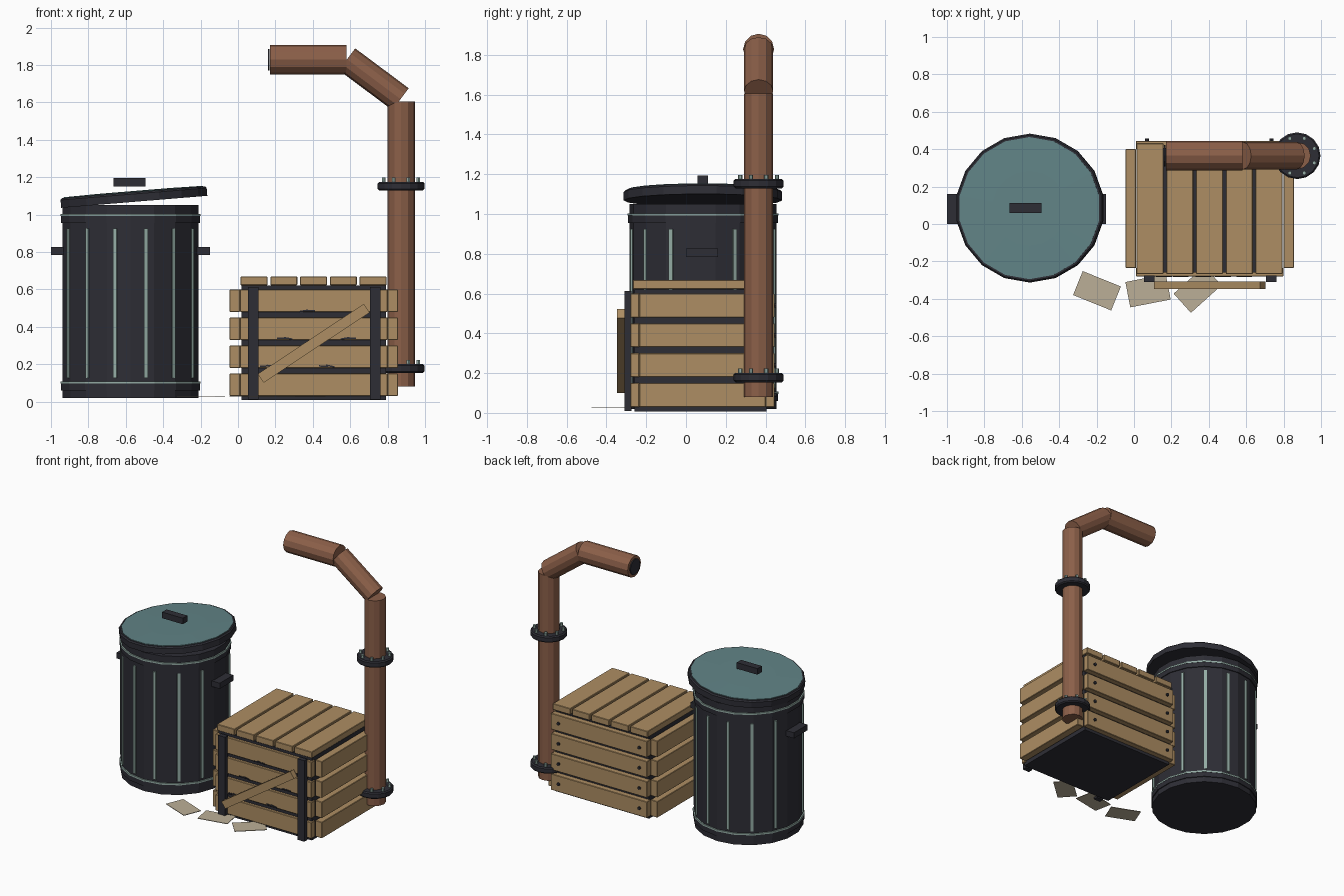
import bpy
import bmesh
from math import cos, sin, pi, radians, atan2, hypot

if "Cube" in bpy.data.objects:
    bpy.data.objects.remove(bpy.data.objects["Cube"], do_unlink=True)


def material(name, color):
    m = bpy.data.materials.new(name)
    m.diffuse_color = (*color, 1)
    m.use_nodes = True
    bsdf = next(n for n in m.node_tree.nodes if n.type == "BSDF_PRINCIPLED")
    bsdf.inputs["Base Color"].default_value = (*color, 1)
    return m


WOOD = material("crate wood", (0.42, 0.27, 0.125))
DARK = material("dark metal", (0.027, 0.027, 0.036))
TEAL = material("teal lid", (0.12, 0.23, 0.24))
TRIM = material("pale trim", (0.30, 0.42, 0.38))
COPPER = material("copper pipe", (0.26, 0.115, 0.066))
PAPER = material("old paper", (0.50, 0.43, 0.31))


def finish(obj, name, mat):
    obj.name = name
    obj.data.name = name
    obj.data.materials.append(mat)
    return obj


def box(name, mat, center, size, rot=(0, 0, 0), bevel=0):
    bpy.ops.mesh.primitive_cube_add(size=1, location=center, rotation=rot)
    obj = finish(bpy.context.object, name, mat)
    obj.scale = size
    if bevel:
        bpy.ops.object.transform_apply(location=False, rotation=False, scale=True)
        mod = obj.modifiers.new("edge", "BEVEL")
        mod.width, mod.segments = bevel, 1
    return obj


def span(name, mat, x, y, z, bevel=0):
    """Box given by its low and high limits on each axis."""
    axes = (x, y, z)
    return box(name, mat, [(a + b) / 2 for a, b in axes],
               [b - a for a, b in axes], bevel=bevel)


def cylinder(name, mat, center, radius, depth, sides, rot=(0, 0, 0)):
    bpy.ops.mesh.primitive_cylinder_add(vertices=sides, radius=radius, depth=depth,
                                        location=center, rotation=rot)
    return finish(bpy.context.object, name, mat)


def lathe(name, mat, center, profile, sides, rot=(0, 0, 0)):
    """Closed stack of rings from (radius, height) pairs."""
    bm = bmesh.new()
    rings = []
    for r, z in profile:
        rings.append([bm.verts.new((r * sin(2 * pi * i / sides),
                                    r * cos(2 * pi * i / sides), z))
                      for i in range(sides)])
    for low, high in zip(rings, rings[1:]):
        for i in range(sides):
            j = (i + 1) % sides
            bm.faces.new((low[i], low[j], high[j], high[i]))
    bm.faces.new(rings[0])
    bm.faces.new(rings[-1])
    bmesh.ops.recalc_face_normals(bm, faces=bm.faces)
    mesh = bpy.data.meshes.new(name)
    bm.to_mesh(mesh)
    bm.free()
    obj = bpy.data.objects.new(name, mesh)
    bpy.context.collection.objects.link(obj)
    obj.location, obj.rotation_euler = center, rot
    return finish(obj, name, mat)


def pipe(name, start, end, y, radius):
    """Straight pipe length in the xz plane."""
    dx, dz = end[0] - start[0], end[1] - start[1]
    mid = ((start[0] + end[0]) / 2, y, (start[1] + end[1]) / 2)
    return cylinder(name, COPPER, mid, radius, hypot(dx, dz), 12,
                    (0, atan2(dx, dz), 0))


# Rubbish bin: body, hoops and ribs
BX, BY, BR, SIDES = -0.575, 0.085, 0.37, 18
cylinder("bin_body", DARK, (BX, BY, 0.535), BR, 1.03, SIDES)
for label, z in (("lower", 0.06), ("upper", 0.955)):
    cylinder(label + "_hoop", DARK, (BX, BY, z + 0.018), BR + 0.007, 0.036, SIDES)
    cylinder(label + "_hoop_trim", TRIM, (BX, BY, z + 0.042), BR + 0.009, 0.012, SIDES)
RIBS = 14
for k in range(RIBS):
    if k % (RIBS // 2) == 0:
        continue
    a = 2 * pi * k / RIBS
    box("bin_rib", TRIM, (BX + 0.367 * cos(a), BY + 0.367 * sin(a), 0.525),
        (0.016, 0.02, 0.8), (0, 0, a))
for side in (-1, 1):
    box("bin_side_handle", DARK, (BX + side * 0.385, BY - 0.005, 0.805),
        (0.08, 0.16, 0.042))

# Tilted lid with its grip
TILT = (0, radians(-4.7), 0)
lathe("lid_rim", DARK, (-0.557, BY, 1.095),
      [(0.398, -0.027), (0.398, 0.015), (0.39, 0.024)], SIDES, TILT)
lathe("lid_top", TEAL, (-0.557, BY, 1.095),
      [(0.38, 0.0), (0.38, 0.028), (0.2, 0.031)], SIDES, TILT)
box("lid_grip", DARK, (-0.58, BY, 1.172), (0.17, 0.052, 0.045))

# Crate: dark core wrapped in planks
span("crate_core", DARK, (0.02, 0.79), (-0.26, 0.405), (0.008, 0.62))
for row in range(4):
    z = (0.03 + 0.15 * row, 0.15 + 0.15 * row)
    span("front_plank", WOOD, (0.01, 0.8), (-0.28, -0.235), z, 0.003)
    span("back_plank", WOOD, (0.01, 0.8), (0.4, 0.445), z, 0.003)
    span("right_plank", WOOD, (-0.045, 0.012), (-0.235, 0.4), z, 0.003)
    span("left_plank", WOOD, (0.798, 0.855), (-0.235, 0.4), z, 0.003)
    for x in (0.07, 0.735):
        cylinder("back_nail", DARK, (x, 0.449, sum(z) / 2), 0.011, 0.014, 8, (pi / 2, 0, 0))
for col in range(5):
    x = 0.086 + 0.159 * col
    span("top_plank", WOOD, (x - 0.072, x + 0.072), (-0.267, 0.432), (0.622, 0.668), 0.003)

# Front straps, brace and splits in the wood
for x in (0.082, 0.735):
    span("front_strap", DARK, (x - 0.028, x + 0.028), (-0.31, -0.275), (0.01, 0.612))
box("diagonal_brace", WOOD, (0.405, -0.327, 0.312), (0.68, 0.04, 0.056),
    (0, radians(-33.5), 0))
for x, z, lean in ((0.37, 0.485, -4), (0.25, 0.338, 5), (0.59, 0.338, -5),
                   (0.16, 0.19, 3), (0.475, 0.19, 6)):
    for shift in (-1, 1):
        box("wood_split", DARK, (x + 0.018 * shift, -0.281, z), (0.048, 0.006, 0.008),
            (0, radians(lean + 5 * shift), 0))

# Copper pipe: riser, elbow length, outlet
PX, PY = 0.872, 0.365
pipe("pipe_riser", (PX, 0.08), (PX, 1.605), PY, 0.073)
pipe("pipe_elbow", (0.583, 1.83), (0.869, 1.617), PY, 0.073)
pipe("pipe_outlet", (0.17, 1.828), (0.58, 1.828), PY, 0.078)
cylinder("outlet_opening", DARK, (0.165, PY, 1.828), 0.058, 0.008, 12, (0, pi / 2, 0))

# Bolted flanges
for z in (0.177, 1.152):
    lathe("pipe_flange", DARK, (PX, PY, z),
          [(0.117, -0.023), (0.125, -0.015), (0.125, 0.015), (0.117, 0.023)], 16)
    for k in range(8):
        a = 2 * pi * (k + 0.5) / 8
        cylinder("flange_bolt", TRIM, (PX + 0.1 * cos(a), PY + 0.1 * sin(a), z + 0.03),
                 0.011, 0.03, 6)

# Loose papers
for x, y, turn in ((-0.198, -0.357, -22), (0.075, -0.357, 11), (0.34, -0.35, 42)):
    box("loose_paper", PAPER, (x, y, 0.026), (0.22, 0.138, 0.004), (0, 0, radians(turn)))
